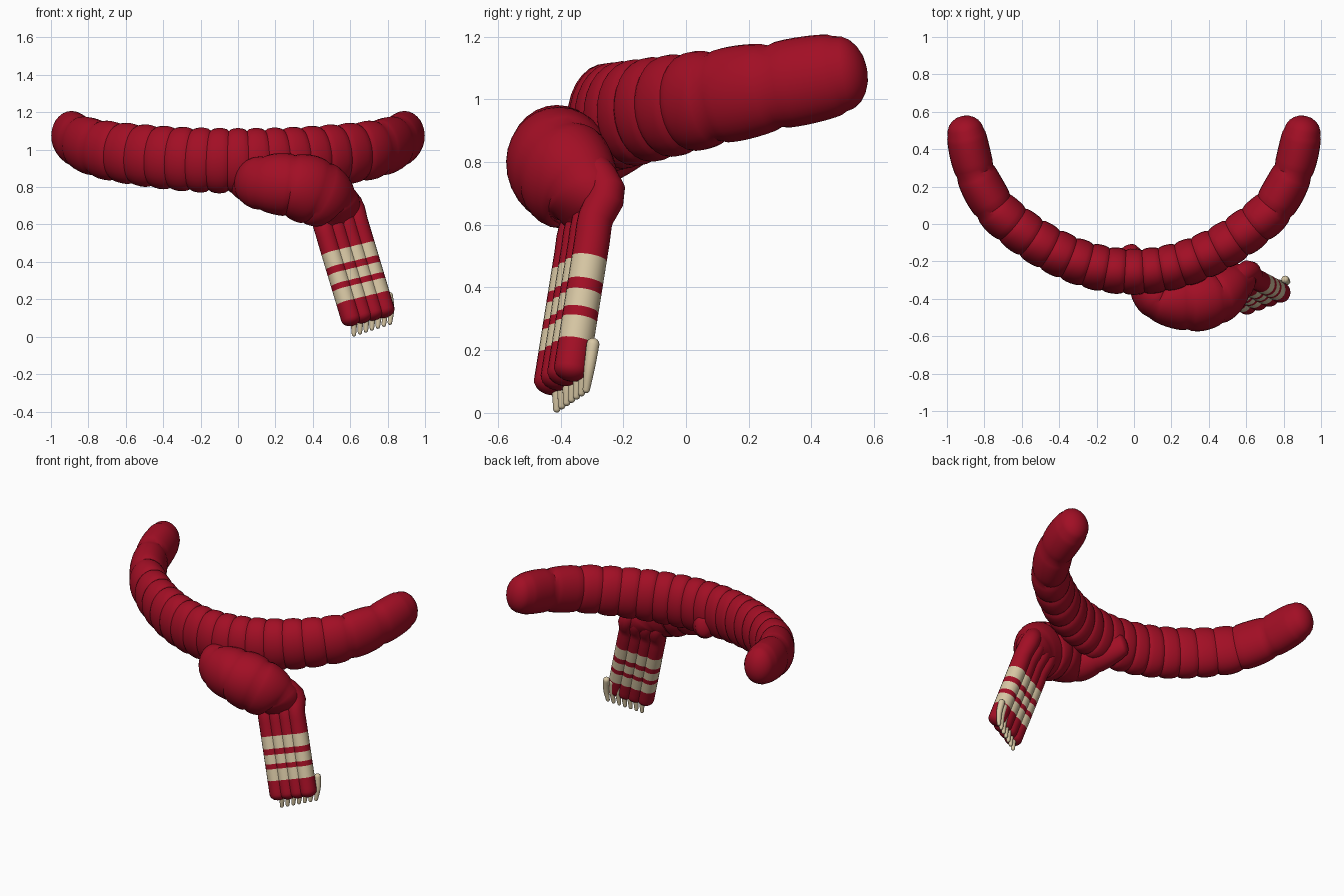
import bpy, bmesh, math
from mathutils import Vector

cube = bpy.data.objects.get("Cube")
if cube:
    bpy.data.objects.remove(cube, do_unlink=True)


def material(name, rgb):
    m = bpy.data.materials.new(name)
    m.use_nodes = True
    m.diffuse_color = (*rgb, 1)
    m.node_tree.nodes["Principled BSDF"].inputs["Base Color"].default_value = (*rgb, 1)
    return m


RED = material("crimson wool", (0.36, 0.0045, 0.018))
CREAM = material("cream wool", (0.68, 0.57, 0.37))


def spline(p, i, t):
    """Smooth curve through the control rows, between rows i and i + 1."""
    a, b, c, d = (p[min(max(i + k, 0), len(p) - 1)] for k in (-1, 0, 1, 2))
    return [0.5 * (2 * q + (r - o) * t + (2 * o - 5 * q + 4 * r - s) * t * t
                   + (3 * q - o - 3 * r + s) * t ** 3) for o, q, r, s in zip(a, b, c, d)]


def loft(name, rows, ref, mats, steps=8, sides=28, bump=0.0, cap=0.6, rule=None):
    """Sweep an ellipse along rows of (x, y, z, half width, half height).
    Each span between two rows swells by the bump amount; both ends are rounded."""
    samples = []
    for i in range(len(rows) - 1):
        for k in range(steps):
            t = k / steps
            swell = 1 - bump + bump * math.sqrt(math.sin(math.pi * t))
            r = spline(rows, i, t)
            samples.append((Vector(r[:3]), r[3] * swell, r[4] * swell))
    last = rows[-1]
    end = 1 - bump
    samples.append((Vector(last[:3]), last[3] * end, last[4] * end))

    pts = [s[0] for s in samples]
    n = len(pts)
    rings = []
    for i, (p, a, b) in enumerate(samples):
        t = (pts[min(i + 1, n - 1)] - pts[max(i - 1, 0)]).normalized()
        rings.append((p, t, a, b))
    # rounded ends
    for sign in (-1, 1):
        p, t, a, b = rings[0] if sign < 0 else rings[-1]
        for k in range(1, 6):
            ang = k * math.pi / 11
            ring = (p + t * sign * cap * min(a, b) * math.sin(ang), t,
                    a * math.cos(ang), b * math.cos(ang))
            if sign < 0:
                rings.insert(0, ring)
            else:
                rings.append(ring)

    bm = bmesh.new()
    loops = []
    for p, t, a, b in rings:
        v = (ref - t * ref.dot(t)).normalized()
        u = t.cross(v)
        loops.append([bm.verts.new(p + u * a * math.cos(w) + v * b * math.sin(w))
                      for w in (2 * math.pi * j / sides for j in range(sides))])
    for l0, l1 in zip(loops, loops[1:]):
        for j in range(sides):
            k = (j + 1) % sides
            bm.faces.new((l0[j], l0[k], l1[k], l1[j]))
    bm.faces.new(loops[0][::-1])
    bm.faces.new(loops[-1])
    bmesh.ops.recalc_face_normals(bm, faces=bm.faces)
    if rule:
        for f in bm.faces:
            f.material_index = rule(f.calc_center_median())
    me = bpy.data.meshes.new(name)
    bm.to_mesh(me)
    bm.free()
    for m in mats:
        me.materials.append(m)
    ob = bpy.data.objects.new(name, me)
    bpy.context.collection.objects.link(ob)
    bpy.ops.object.select_all(action='DESELECT')
    ob.select_set(True)
    bpy.context.view_layer.objects.active = ob
    bpy.ops.object.shade_smooth_by_angle(angle=math.radians(35))
    return ob


UP = Vector((0, 0, 1))

# neck wrap: a gathered tube bent into a U, rising to the back
wrap_x = [-0.9] + [-0.85 + 0.1 * i for i in range(18)] + [0.9]
wrap = []
for x in wrap_x:
    rise = 0.6 * x * x + 1.4 * x ** 16
    wrap.append((x, rise - 0.255, 0.94 + 0.19 * rise, 0.124 - 0.022 * rise, 0.175 - 0.055 * rise))
loft("neck_wrap", wrap, UP, [RED], bump=0.09, cap=0.9)

# knot: pokes out behind the wrap, passes beneath it and swells at the front
loft("knot", [(-0.03, -0.15, 0.87, 0.06, 0.08),
              (0.06, -0.30, 0.83, 0.10, 0.12),
              (0.13, -0.40, 0.82, 0.12, 0.15),
              (0.28, -0.41, 0.81, 0.165, 0.175),
              (0.42, -0.39, 0.77, 0.16, 0.185),
              (0.52, -0.33, 0.70, 0.12, 0.15),
              (0.55, -0.31, 0.62, 0.06, 0.11)], UP, [RED], bump=0.07)

# hanging tail: four soft folds side by side, with cream bands
down = Vector((0.3, -0.16, -1))
across = Vector((0.28, 0.1, 0.068)).normalized()
depth = across.cross(down).normalized()
foot = Vector((0.70, -0.40, 0.10))
BANDS = [(0.395, 0.47), (0.305, 0.36), (0.205, 0.275)]


def centre(z):
    return foot - down * (z - foot.z)


def band_rule(c):
    h = foot.z - (c - foot).dot(down) / down.length_squared
    return int(any(lo < h < hi for lo, hi in BANDS))


heights = [0.6, 0.53] + [h for lo, hi in BANDS for h in (hi, lo)] + [0.12]
for i in range(4):
    side = across * 0.065 * (i - 1.5)
    rows = [(*(Vector((0.43, -0.36, 0.80)) + side), 0.05, 0.05),
            (*(Vector((0.52, -0.285, 0.69)) + side), 0.056, 0.06)]
    rows += [(*(centre(h) + side), 0.054, 0.057) for h in heights]
    loft(f"tail_fold_{i + 1}", rows, depth, [RED, CREAM], steps=3, sides=20,
         cap=0.75, rule=band_rule)

# fringe: a row of tapered tassels under the tail
for i in range(7):
    t = i / 6
    top = Vector((0.60, -0.41, 0.15)).lerp(Vector((0.808, -0.297, 0.218)), t)
    tip = Vector((0.62, -0.412, 0.013)).lerp(Vector((0.812, -0.318, 0.075)), t)
    mid = top.lerp(tip, 0.5) + Vector((0.008, 0, 0))
    loft(f"tassel_{i + 1}", [(*top, 0.021, 0.021), (*mid, 0.018, 0.018), (*tip, 0.012, 0.012)],
         depth, [CREAM], steps=4, sides=12, cap=1.0)
